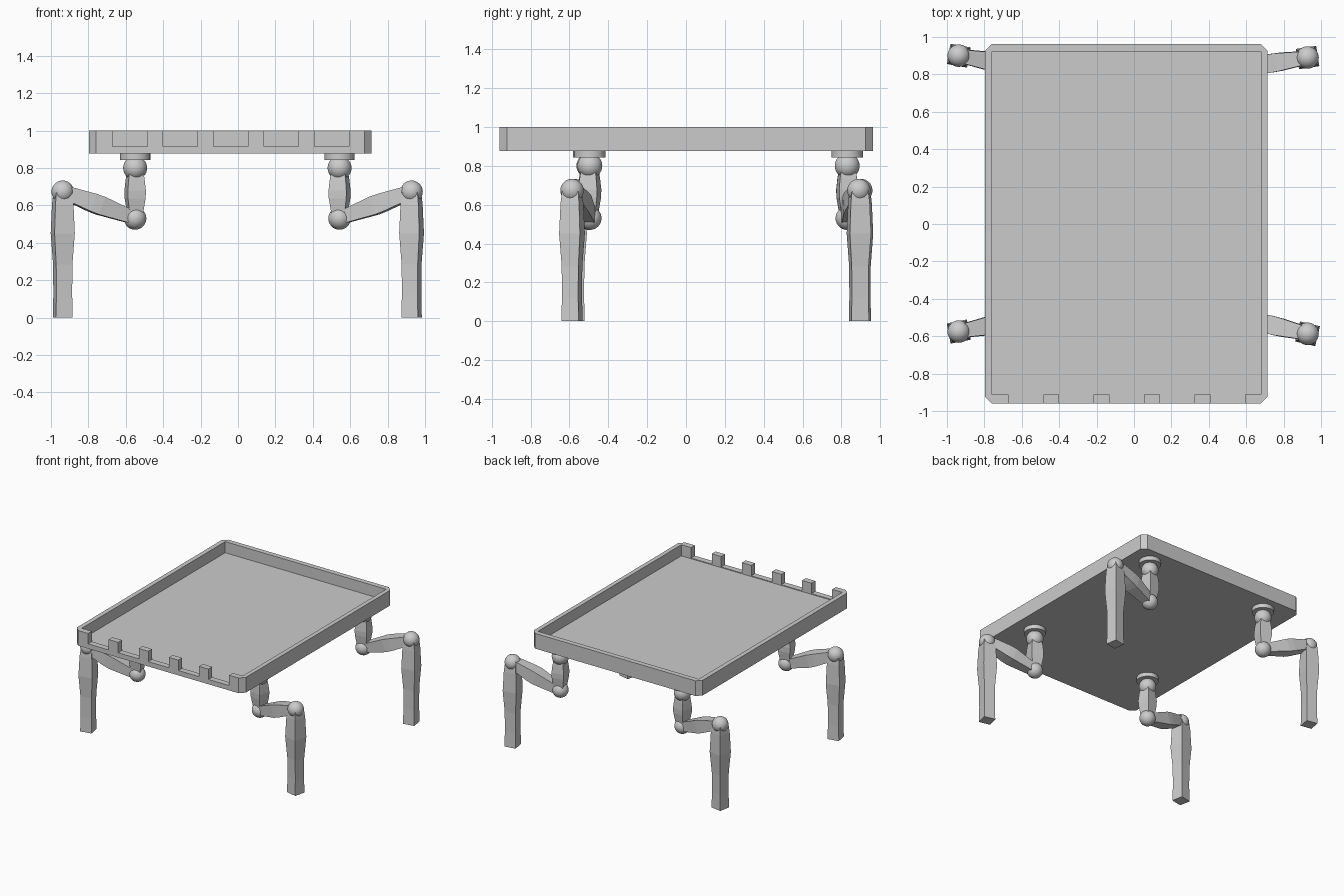
import bpy, bmesh
from math import atan2, cos, sin
from mathutils import Vector

if "Cube" in bpy.data.objects:
    bpy.data.objects.remove(bpy.data.objects["Cube"])


def mesh_object(name, bm):
    bmesh.ops.recalc_face_normals(bm, faces=bm.faces)
    me = bpy.data.meshes.new(name)
    bm.to_mesh(me)
    bm.free()
    ob = bpy.data.objects.new(name, me)
    bpy.context.collection.objects.link(ob)
    return ob


def loft(name, rings):
    """Skin a closed solid through rings of equal length."""
    bm = bmesh.new()
    loops = [[bm.verts.new(p) for p in r] for r in rings]
    n = len(loops[0])
    for a, b in zip(loops, loops[1:]):
        for i in range(n):
            j = (i + 1) % n
            bm.faces.new((a[i], a[j], b[j], b[i]))
    bm.faces.new(loops[0][::-1])
    bm.faces.new(loops[-1])
    return mesh_object(name, bm)


def box(name, x0, x1, y0, y1, z0, z1):
    return loft(name, [[(x0, y0, z), (x1, y0, z), (x1, y1, z), (x0, y1, z)] for z in (z0, z1)])


def limb(name, a, b, yaw, profile):
    """Square bar from a to b; profile = (fraction along, side length)."""
    a, b = Vector(a), Vector(b)
    u = Vector((-sin(yaw), cos(yaw), 0))
    v = (b - a).cross(u).normalized()
    u = v.cross(b - a).normalized()
    return loft(name, [[a.lerp(b, t) + (u * i + v * j) * s / 2
                        for i, j in ((1, 1), (1, -1), (-1, -1), (-1, 1))] for t, s in profile])


def ball(name, centre, r):
    bpy.ops.mesh.primitive_uv_sphere_add(segments=32, ring_count=16, radius=r, location=centre)
    bpy.context.object.name = name
    bpy.ops.object.shade_smooth()


def cut(ob, cutter):
    mod = ob.modifiers.new("cut", 'BOOLEAN')
    mod.operation = 'DIFFERENCE'
    mod.solver = 'EXACT'
    mod.object = cutter
    bpy.context.view_layer.objects.active = ob
    bpy.ops.object.modifier_apply(modifier=mod.name)
    bpy.data.objects.remove(cutter)


# Tray: chamfered slab, hollowed out, with notches along the front rim
x0, x1, y0, y1, c = -0.797, 0.715, -0.96, 0.963, 0.038
outline = [(x0 + c, y0), (x1 - c, y0), (x1, y0 + c), (x1, y1 - c),
           (x1 - c, y1), (x0 + c, y1), (x0, y1 - c), (x0, y0 + c)]
tray = loft("tray", [[(x, y, z) for x, y in outline] for z in (0.877, 1.0)])
cut(tray, box("tray_hollow", -0.76, 0.68, -0.912, 0.922, 0.91, 1.1))
for i in range(5):
    x = -0.67 + 0.2695 * i
    cut(tray, box("notch_cutter", x, x + 0.185, -1.1, -0.88, 0.916, 1.1))

# Legs: mount disc, three ball joints and three bars each
legs = {"front_left": ((-0.55, -0.5), (-0.937, -0.575)),
        "front_right": ((0.543, -0.495), (0.928, -0.587)),
        "back_left": ((-0.55, 0.83), (-0.937, 0.9)),
        "back_right": ((0.543, 0.83), (0.928, 0.89))}
for side, ((hx, hy), (kx, ky)) in legs.items():
    yaw = atan2(ky - hy, kx - hx)
    hip, elbow, knee = (hx, hy, 0.8), (hx, hy, 0.53), (kx, ky, 0.673)
    bpy.ops.mesh.primitive_cylinder_add(vertices=32, radius=0.081, depth=0.04, location=(hx, hy, 0.864))
    bpy.context.object.name = side + "_mount"
    bpy.ops.object.shade_smooth_by_angle()
    ball(side + "_hip_joint", hip, 0.064)
    ball(side + "_elbow_joint", elbow, 0.06)
    ball(side + "_knee_joint", knee, 0.06)
    limb(side + "_upper_bar", hip, elbow, yaw, [(0, .07), (.25, .088), (.45, .098), (.6, .096), (1, .065)])
    limb(side + "_middle_bar", elbow, knee, yaw, [(0, .065), (.48, .1), (.6, .098), (1, .07)])
    limb(side + "_foot_bar", knee, (kx, ky, 0), yaw,
         [(0, .085), (.1, .098), (.33, .11), (.58, .088), (.82, .086), (1, .091)])
